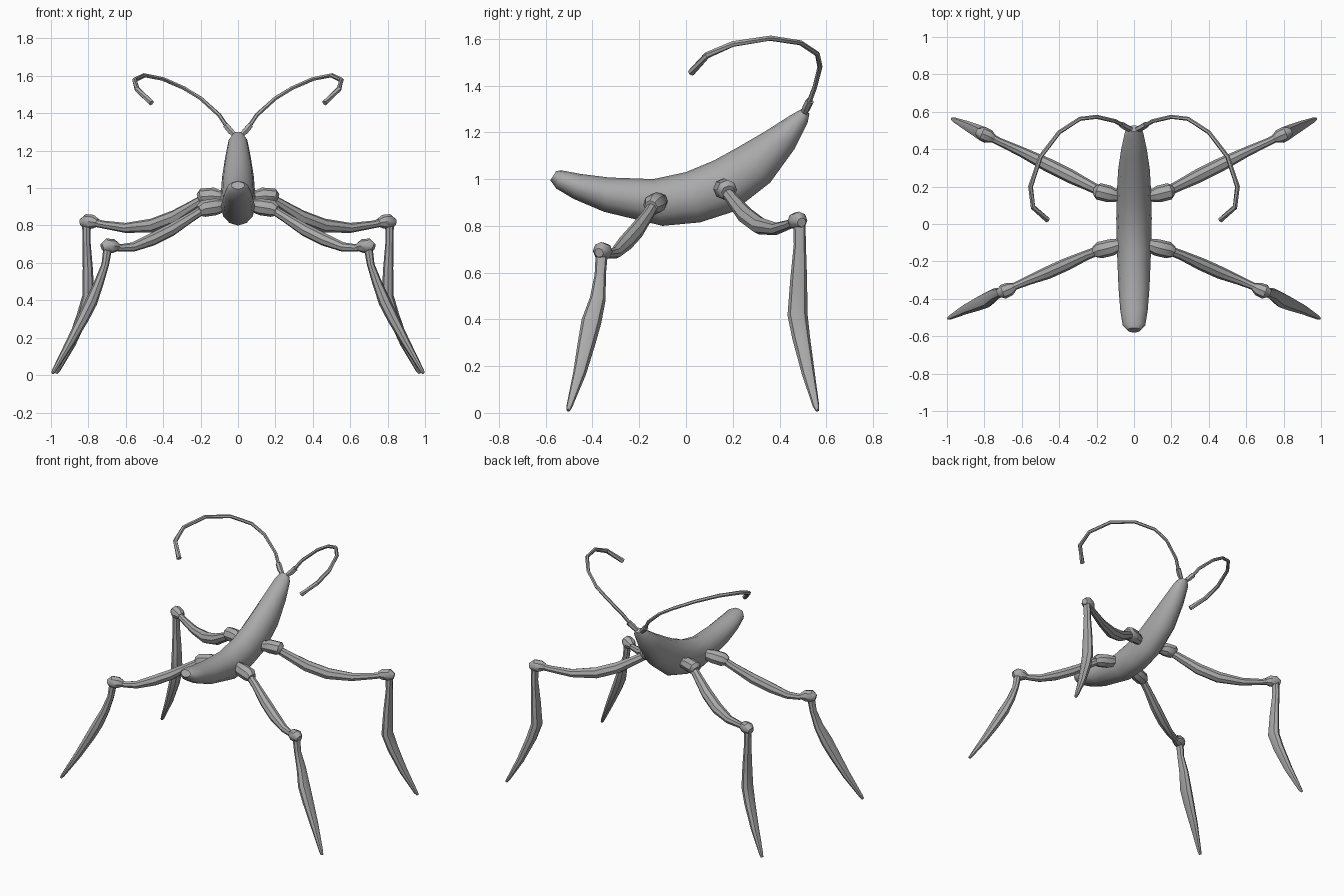
import bpy, bmesh, math
from mathutils import Vector

grey = bpy.data.materials.new("warm_grey")
grey.diffuse_color = (0.4, 0.4, 0.4, 1)


def loft(name, rings, angle=40):
    """Skin a list of equal-length point rings and cap both ends."""
    bm = bmesh.new()
    loops = [[bm.verts.new(p) for p in ring] for ring in rings]
    n = len(loops[0])
    for a, b in zip(loops, loops[1:]):
        for i in range(n):
            j = (i + 1) % n
            bm.faces.new((a[i], a[j], b[j], b[i]))
    bm.faces.new(loops[0])
    bm.faces.new(loops[-1])
    bmesh.ops.recalc_face_normals(bm, faces=bm.faces)
    mesh = bpy.data.meshes.new(name)
    bm.to_mesh(mesh)
    bm.free()
    mesh.materials.append(grey)
    obj = bpy.data.objects.new(name, mesh)
    bpy.context.collection.objects.link(obj)
    bpy.ops.object.select_all(action='DESELECT')
    obj.select_set(True)
    bpy.context.view_layer.objects.active = obj
    bpy.ops.object.shade_smooth_by_angle(angle=math.radians(angle))
    return obj


def ellipse(c, u, v, n):
    return [c + u * math.cos(2 * math.pi * i / n) + v * math.sin(2 * math.pi * i / n)
            for i in range(n)]


def tube(name, path, side, n=8):
    """Limb through (x, y, z, radius along side, other radius) points."""
    pts = [Vector(p[:3]) for p in path]
    rings = []
    for i, p in enumerate(path):
        t = Vector((0, 0, 0))
        if i > 0:
            t += (pts[i] - pts[i - 1]).normalized()
        if i < len(pts) - 1:
            t += (pts[i + 1] - pts[i]).normalized()
        t.normalize()
        u = Vector(side)
        u = (u - t * u.dot(t)).normalized()
        rings.append(ellipse(pts[i], u * p[3], t.cross(u) * p[-1], n))
    return loft(name, rings)


def both_sides(name, path, side, n=8):
    for label, s in (("right", 1), ("left", -1)):
        tube(f"{name}_{label}", [(s * p[0],) + tuple(p[1:]) for p in path],
             (s * side[0], side[1], side[2]), n)


# Curved body: (top y, top z, bottom y, bottom z, half width)
sections = [(-0.555, 1.035, -0.58, 0.995, 0.035), (-0.53, 1.037, -0.555, 0.96, 0.06),
            (-0.45, 1.022, -0.48, 0.915, 0.073), (-0.33, 1.007, -0.35, 0.86, 0.083),
            (-0.14, 1.0, -0.10, 0.80, 0.092), (0.0, 1.03, 0.06, 0.815, 0.095),
            (0.12, 1.08, 0.20, 0.86, 0.092), (0.22, 1.135, 0.36, 0.985, 0.085),
            (0.34, 1.205, 0.465, 1.13, 0.068), (0.45, 1.275, 0.52, 1.24, 0.05),
            (0.495, 1.30, 0.528, 1.28, 0.026)]
rings = []
for ty, tz, by, bz, w in sections:
    top, bottom = Vector((0, ty, tz)), Vector((0, by, bz))
    rings.append(ellipse((top + bottom) / 2, Vector((w, 0, 0)), (top - bottom) / 2, 12))
loft("body", rings)

# Hip joints: short stubs on the body sides
both_sides("rear_hip", [(0.05, 0.15, 0.95, 0.03), (0.11, 0.155, 0.955, 0.037),
                        (0.13, 0.16, 0.958, 0.045), (0.19, 0.175, 0.953, 0.045),
                        (0.205, 0.18, 0.945, 0.03)], (0, 0, 1))
both_sides("front_hip", [(0.05, -0.10, 0.91, 0.03), (0.09, -0.115, 0.905, 0.037),
                         (0.12, -0.125, 0.90, 0.045), (0.185, -0.14, 0.89, 0.045),
                         (0.21, -0.15, 0.88, 0.03)], (0, 0, 1))

# Upper legs
both_sides("rear_upper_leg", [(0.17, 0.17, 0.95, 0.025), (0.25, 0.21, 0.90, 0.03),
                              (0.34, 0.255, 0.845, 0.037), (0.46, 0.315, 0.80, 0.037),
                              (0.60, 0.385, 0.787, 0.027), (0.72, 0.44, 0.805, 0.021),
                              (0.79, 0.475, 0.82, 0.022)], (0, 0, 1))
both_sides("front_upper_leg", [(0.17, -0.135, 0.895, 0.024), (0.25, -0.165, 0.845, 0.026),
                               (0.36, -0.215, 0.775, 0.034), (0.46, -0.26, 0.725, 0.034),
                               (0.56, -0.30, 0.685, 0.025), (0.63, -0.33, 0.68, 0.02),
                               (0.68, -0.355, 0.69, 0.022)], (0, 0, 1))

# Knee joints
both_sides("rear_knee", [(0.75, 0.455, 0.815, 0.022), (0.775, 0.468, 0.82, 0.037),
                         (0.81, 0.483, 0.822, 0.039), (0.84, 0.495, 0.815, 0.02)], (0, 0, 1))
both_sides("front_knee", [(0.64, -0.335, 0.685, 0.022), (0.665, -0.348, 0.69, 0.037),
                          (0.70, -0.362, 0.692, 0.039), (0.727, -0.372, 0.685, 0.02)], (0, 0, 1))

# Lower legs: flat blades tapering to a pointed foot
both_sides("rear_lower_leg", [(0.81, 0.485, 0.82, 0.026, 0.024), (0.81, 0.487, 0.72, 0.026, 0.021),
                              (0.803, 0.482, 0.57, 0.036, 0.027), (0.80, 0.477, 0.42, 0.043, 0.033),
                              (0.83, 0.493, 0.32, 0.038, 0.032), (0.89, 0.523, 0.17, 0.028, 0.024),
                              (0.96, 0.556, 0.03, 0.014, 0.012), (0.972, 0.562, 0.01, 0.008)],
           (0, 1, 0))
both_sides("front_lower_leg", [(0.695, -0.36, 0.69, 0.026, 0.024), (0.71, -0.367, 0.59, 0.024, 0.02),
                               (0.745, -0.377, 0.49, 0.034, 0.026), (0.785, -0.405, 0.39, 0.043, 0.033),
                               (0.83, -0.425, 0.30, 0.038, 0.031), (0.90, -0.455, 0.17, 0.028, 0.023),
                               (0.98, -0.498, 0.03, 0.013, 0.012), (0.992, -0.504, 0.01, 0.008)],
           (0, 1, 0))

# Antennae: collar at the tip of the body, then a long hooked feeler
both_sides("antenna_collar", [(0.015, 0.505, 1.28, 0.014), (0.04, 0.515, 1.305, 0.018),
                              (0.065, 0.53, 1.335, 0.018)], (0, 1, 0), 6)
both_sides("antenna", [(0.04, 0.515, 1.30, 0.011), (0.10, 0.55, 1.39, 0.011),
                       (0.20, 0.573, 1.48, 0.011), (0.29, 0.562, 1.535, 0.011),
                       (0.40, 0.49, 1.583, 0.011), (0.50, 0.36, 1.603, 0.012),
                       (0.553, 0.20, 1.578, 0.013), (0.54, 0.09, 1.53, 0.014),
                       (0.463, 0.022, 1.455, 0.016)], (0.3, 0.3, 1), 6)
